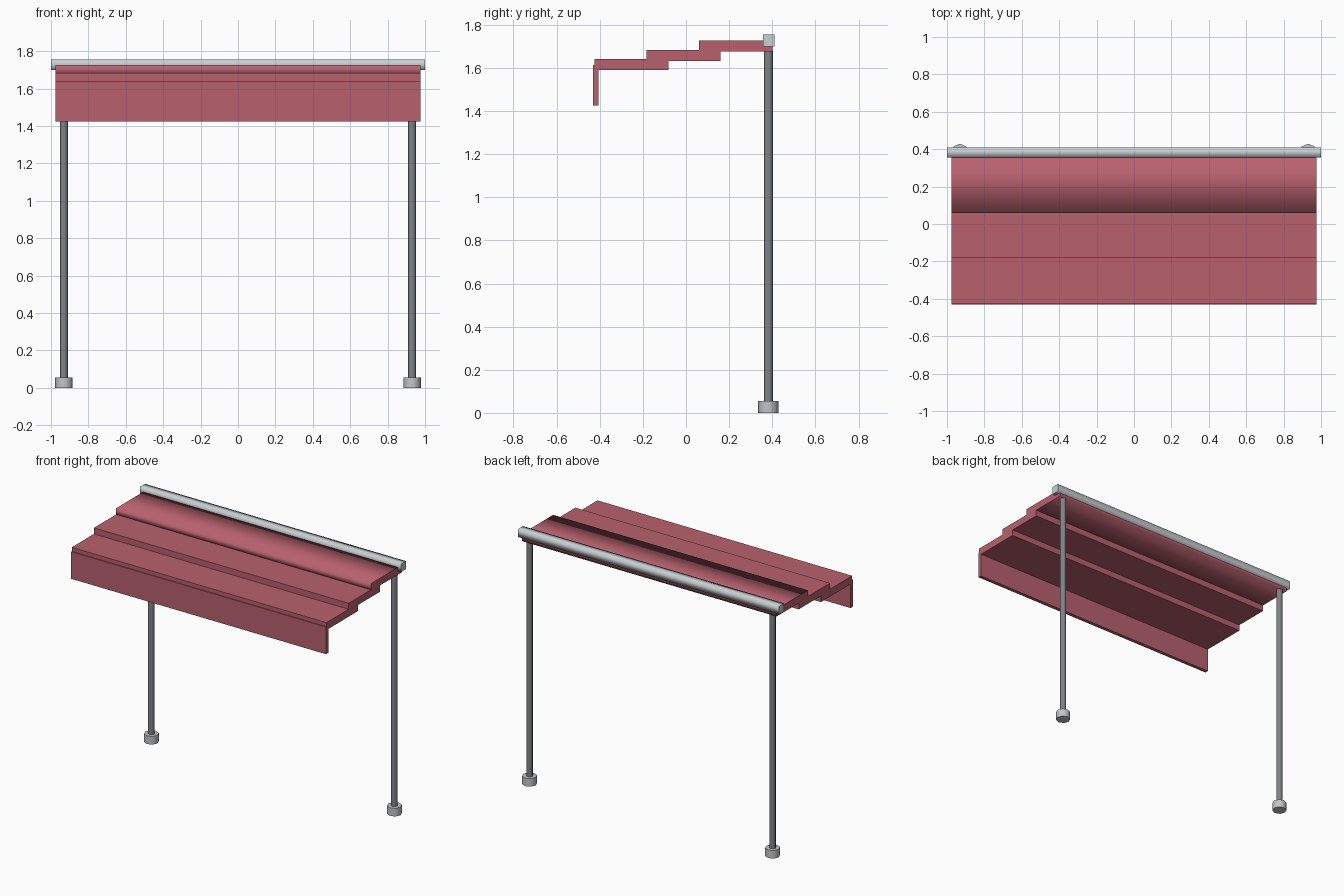
import bpy
import bmesh
from mathutils import Vector

cube = bpy.data.objects.get("Cube")
if cube:
    bpy.data.objects.remove(cube, do_unlink=True)


def material(name, colour):
    m = bpy.data.materials.new(name)
    m.use_nodes = True
    m.diffuse_color = (*colour, 1)
    m.node_tree.nodes["Principled BSDF"].inputs["Base Color"].default_value = (*colour, 1)
    return m


RED = material("dusty red", (0.48, 0.12, 0.155))
LIGHT = material("light grey", (0.58, 0.62, 0.64))
STEEL = material("steel grey", (0.21, 0.23, 0.25))
STONE = material("base grey", (0.54, 0.56, 0.58))


def finish(name, bm, mat, soft_axis=None):
    """Store the mesh; edges along soft_axis stay soft, the others sharp."""
    for f in bm.faces:
        f.smooth = soft_axis is not None
    if soft_axis is not None:
        for e in bm.edges:
            d = (e.verts[1].co - e.verts[0].co).normalized()
            e.smooth = abs(d[soft_axis]) > 0.9
    me = bpy.data.meshes.new(name)
    bm.to_mesh(me)
    bm.free()
    me.materials.append(mat)
    ob = bpy.data.objects.new(name, me)
    bpy.context.collection.objects.link(ob)


def beam(name, half, y, z, mat, soft_axis=None):
    """Box spanning -half..half in x and the given y and z ranges."""
    bm = bmesh.new()
    bmesh.ops.create_cube(bm, size=1)
    bmesh.ops.scale(bm, verts=bm.verts, vec=(2 * half, y[1] - y[0], z[1] - z[0]))
    bmesh.ops.translate(bm, verts=bm.verts, vec=(0, sum(y) / 2, sum(z) / 2))
    finish(name, bm, mat, soft_axis)


def pillar(name, x, radius, z, mat):
    """Upright eight-sided cylinder with corners on the axes."""
    bm = bmesh.new()
    bmesh.ops.create_cone(bm, cap_ends=True, segments=8, radius1=radius,
                          radius2=radius, depth=z[1] - z[0])
    bmesh.ops.translate(bm, verts=bm.verts, vec=Vector((x, 0.382, sum(z) / 2)))
    finish(name, bm, mat, soft_axis=2)


# stepped roof and front valance
W = 0.976
beam("upper_roof_panel", W, (0.06, 0.402), (1.675, 1.726), RED, soft_axis=0)
beam("middle_roof_panel", W, (-0.183, 0.16), (1.632, 1.683), RED)
beam("lower_roof_panel", W, (-0.425, -0.082), (1.59, 1.641), RED)
beam("front_valance", W, (-0.431, -0.406), (1.425, 1.613), RED)

# rear rail
beam("rear_rail", 1.0, (0.356, 0.41), (1.70, 1.755), LIGHT, soft_axis=0)

# posts and feet
for side, sx in (("left", 1), ("right", -1)):
    pillar(side + "_post", sx * 0.931, 0.021, (0.03, 1.68), STEEL)
    pillar(side + "_foot", sx * 0.931, 0.047, (0, 0.056), STONE)
